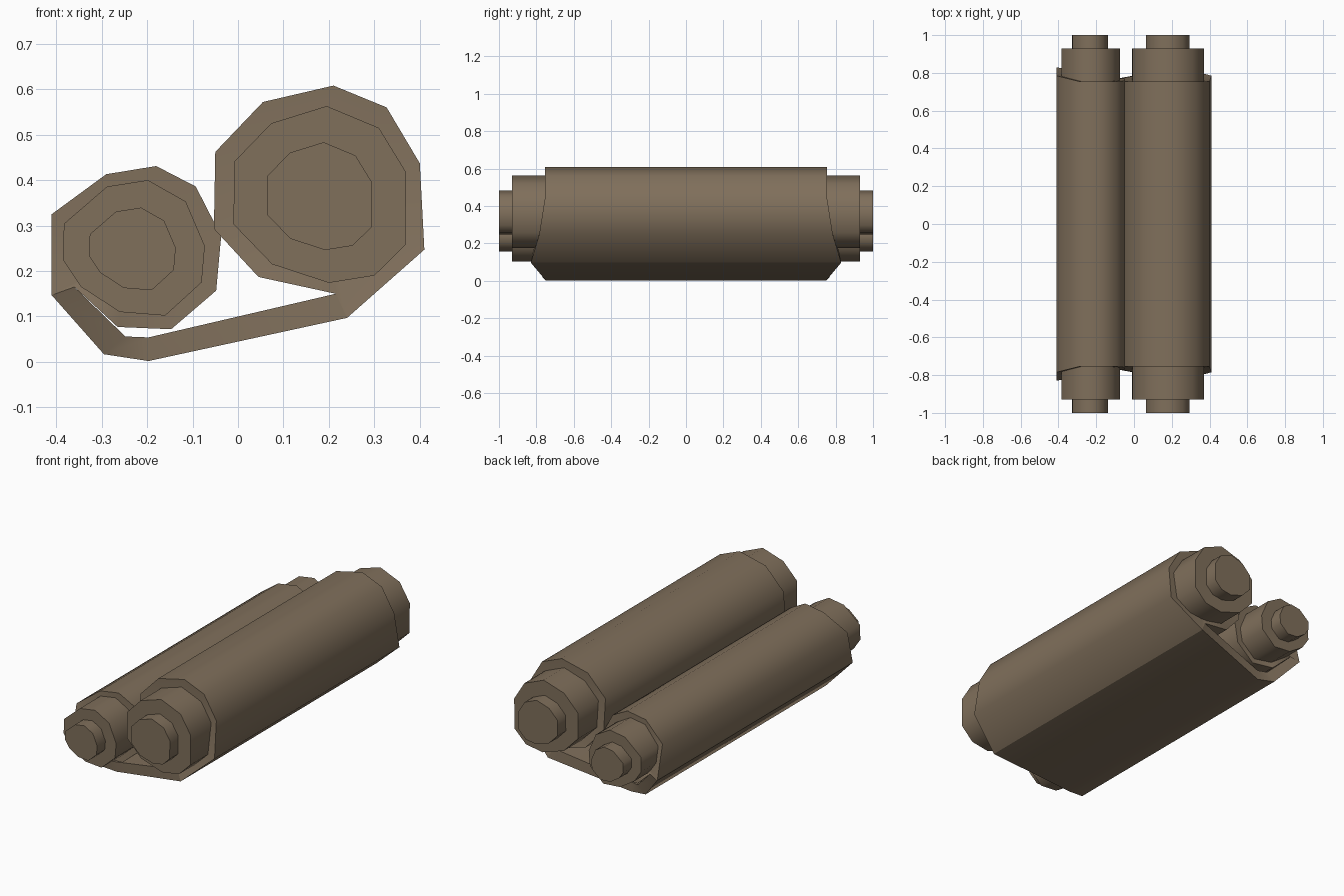
import bpy, bmesh

if "Cube" in bpy.data.objects:
    bpy.data.objects.remove(bpy.data.objects["Cube"])

paper = bpy.data.materials.new("parchment brown")
paper.diffuse_color = (0.215, 0.160, 0.105, 1)
paper.use_nodes = True
paper.node_tree.nodes["Principled BSDF"].inputs["Base Color"].default_value = paper.diffuse_color


def extrude(name, profile, ladder=False):
    """Extrude an x-z outline along y; each point carries its own half length.
    Ends are closed by a fan from the centre, or by quads for a strip outline."""
    bm = bmesh.new()
    n = len(profile)
    ends = []
    for side in (-1, 1):
        ring = [bm.verts.new((x, side * h, z)) for x, z, h in profile]
        ends.append(ring)
        if ladder:
            for i in range(n // 2 - 1):
                bm.faces.new((ring[i], ring[i + 1], ring[n - 2 - i], ring[n - 1 - i]))
        else:
            mid = bm.verts.new((sum(p[0] for p in profile) / n,
                                side * min(p[2] for p in profile),
                                sum(p[1] for p in profile) / n))
            for i in range(n):
                bm.faces.new((ring[i], ring[(i + 1) % n], mid))
    a, b = ends
    for i in range(n):
        j = (i + 1) % n
        bm.faces.new((a[i], a[j], b[j], b[i]))
    bmesh.ops.recalc_face_normals(bm, faces=bm.faces)
    mesh = bpy.data.meshes.new(name)
    bm.to_mesh(mesh)
    bm.free()
    mesh.materials.append(paper)
    ob = bpy.data.objects.new(name, mesh)
    bpy.context.collection.objects.link(ob)
    # smooth around the roll, sharp at the ends
    bpy.ops.object.select_all(action='DESELECT')
    ob.select_set(True)
    bpy.context.view_layer.objects.active = ob
    bpy.ops.object.shade_smooth_by_angle(angle=1.13)
    return ob


def rod(name, outline, centre):
    """Thick core and the thinner knob, a scaled copy of the same outline."""
    for part, scale, half in (("core", 1.0, 0.93), ("knob", 0.61, 1.0)):
        extrude(name + "_" + part,
                [(centre[0] + (x - centre[0]) * scale,
                  centre[1] + (z - centre[1]) * scale, half) for x, z in outline])


# Rolled-up paper, flaring slightly where the sheet peels away
extrude("large_paper_roll", [
    (0.21, 0.608, 0.755), (0.327, 0.56, 0.755), (0.40, 0.437, 0.755),
    (0.41, 0.247, 0.785), (0.24, 0.097, 0.83), (0.215, 0.15, 0.82),
    (0.045, 0.187, 0.79), (-0.053, 0.293, 0.775), (-0.05, 0.462, 0.755),
    (0.055, 0.572, 0.755)])
extrude("small_paper_roll", [
    (-0.18, 0.431, 0.755), (-0.093, 0.386, 0.755), (-0.037, 0.277, 0.76),
    (-0.048, 0.157, 0.77), (-0.147, 0.072, 0.77), (-0.265, 0.077, 0.79),
    (-0.36, 0.165, 0.82), (-0.41, 0.147, 0.83), (-0.41, 0.325, 0.785),
    (-0.29, 0.413, 0.755)])

# Loose sheet joining the two rolls underneath
extrude("loose_sheet", [
    (-0.41, 0.147, 0.83), (-0.295, 0.017, 0.765), (-0.197, 0.002, 0.75),
    (0.24, 0.097, 0.83), (0.215, 0.15, 0.82), (-0.197, 0.054, 0.75),
    (-0.248, 0.056, 0.765), (-0.36, 0.165, 0.82)], ladder=True)

# Rods through both rolls
rod("large_rod", [
    (0.195, 0.563), (0.31, 0.515), (0.37, 0.417), (0.368, 0.257), (0.30, 0.19),
    (0.20, 0.174), (0.075, 0.215), (-0.01, 0.303), (-0.008, 0.441),
    (0.073, 0.525)], (0.178, 0.359))
rod("small_rod", [
    (-0.198, 0.40), (-0.115, 0.353), (-0.073, 0.255), (-0.08, 0.175),
    (-0.16, 0.102), (-0.26, 0.11), (-0.345, 0.165), (-0.385, 0.225),
    (-0.383, 0.304), (-0.288, 0.386)], (-0.237, 0.245))
